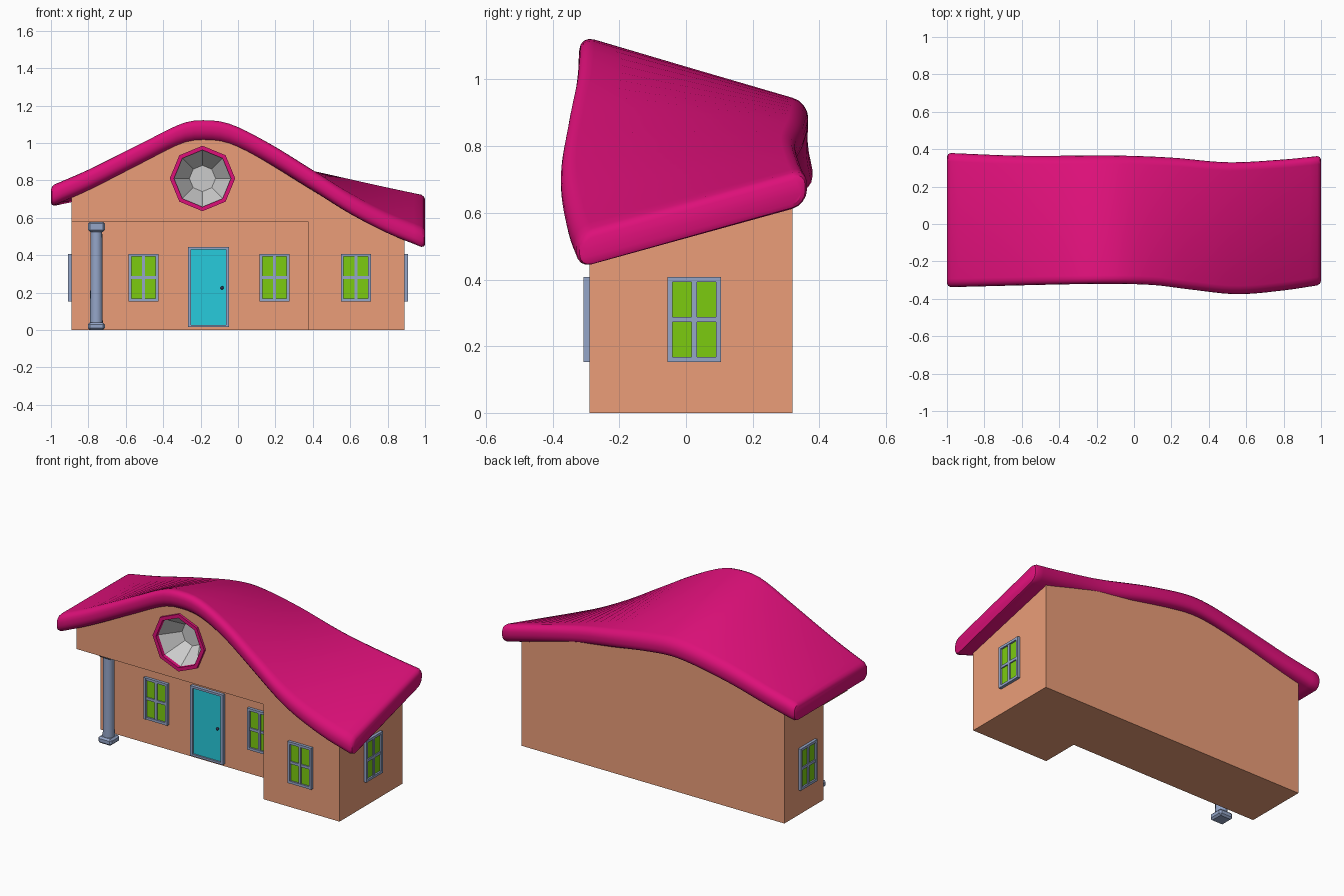
import bpy, bmesh, math
from mathutils import Matrix, Vector

if "Cube" in bpy.data.objects:
    bpy.data.objects.remove(bpy.data.objects["Cube"])


def material(name, rgb):
    m = bpy.data.materials.new(name)
    m.diffuse_color = (*rgb, 1)
    m.use_nodes = True
    m.node_tree.nodes["Principled BSDF"].inputs["Base Color"].default_value = m.diffuse_color
    return m


PINK = material("roof_pink", (0.72, 0.005, 0.19))
CLAY = material("wall_clay", (0.83, 0.34, 0.19))
GREEN = material("pane_green", (0.2, 0.6, 0.005))
CYAN = material("door_cyan", (0.02, 0.6, 0.72))
BLUE = material("trim_blue", (0.3, 0.38, 0.58))
DARK = material("knob_dark", (0.03, 0.03, 0.08))


def finish(bm, name, mat=None, angle=None, recalc=True):
    if recalc:
        bmesh.ops.recalc_face_normals(bm, faces=bm.faces)
    me = bpy.data.meshes.new(name)
    bm.to_mesh(me)
    bm.free()
    ob = bpy.data.objects.new(name, me)
    bpy.context.collection.objects.link(ob)
    if mat:
        me.materials.append(mat)
    if angle:
        bpy.ops.object.select_all(action='DESELECT')
        ob.select_set(True)
        bpy.context.view_layer.objects.active = ob
        bpy.ops.object.shade_smooth_by_angle(angle=math.radians(angle))
    return ob


def box(bm, x0, x1, y0, y1, z0, z1):
    m = Matrix.Translation(((x0 + x1) / 2, (y0 + y1) / 2, (z0 + z1) / 2)) @ \
        Matrix.Diagonal((x1 - x0, y1 - y0, z1 - z0, 1))
    bmesh.ops.create_cube(bm, size=1, matrix=m)


def curve(pts, x):
    """Smooth interpolation through profile points."""
    n = len(pts)

    def slope(i):
        a, b = pts[max(i - 1, 0)], pts[min(i + 1, n - 1)]
        return (b[1] - a[1]) / (b[0] - a[0])
    i = max(0, min(n - 2, sum(p[0] <= x for p in pts) - 1))
    (xa, ya), (xb, yb) = pts[i], pts[i + 1]
    d = xb - xa
    t = (x - xa) / d
    return ((2*t**3 - 3*t*t + 1) * ya + (t**3 - 2*t*t + t) * d * slope(i)
            + (3*t*t - 2*t**3) * yb + (t**3 - t*t) * d * slope(i + 1))


# Roof edge profiles: top height at front and back, and plan outline
FRONT_Z = [(-1, .77), (-.8, .86), (-.5, 1.015), (-.3, 1.115), (-.19, 1.133), (-.05, 1.115),
           (.15, 1.015), (.4, .855), (.6, .725), (.8, .618), (1, .535)]
BACK_Z = [(-1, .77), (-.8, .81), (-.5, .88), (-.19, .93), (0, .918), (.4, .85), (1, .73)]
FRONT_Y = [(-1, -.338), (-.2, -.32), (.1, -.326), (.3, -.35), (.55, -.375), (.8, -.355), (1, -.325)]
BACK_Y = [(-1, .38), (-.6, .365), (-.1, .366), (.2, .355), (.5, .33), (.8, .345), (1, .365)]
HALF = .055


def roof_mid(x, y):
    yf, yb = curve(FRONT_Y, x), curve(BACK_Y, x)
    v = (y - yf) / (yb - yf)
    return curve(FRONT_Z, x) * (1 - v) + curve(BACK_Z, x) * v - HALF


def bridge(bm, rings):
    for a, b in zip(rings, rings[1:]):
        for i in range(len(a)):
            j = (i + 1) % len(a)
            bm.faces.new((a[i], a[j], b[j], b[i]))
    bm.faces.new(rings[0])
    bm.faces.new(rings[-1])


# Roof: rounded slab section swept along x, softened at both ends
bm = bmesh.new()
rings = []
stations = [(-1, .02), (-.994, .007), (-.98, 0)] + \
    [(-.94 + 1.88 * i / 40, 0) for i in range(41)] + [(.98, 0), (.994, .007), (1, .02)]
R = .045
for x, inset in stations:
    yf, yb = curve(FRONT_Y, x) + inset, curve(BACK_Y, x) - inset
    h = HALF - inset
    r = R - inset
    ring = []
    for cy, cz, a0 in ((yb - r, h - r, 0), (yf + r, h - r, 90), (yf + r, r - h, 180), (yb - r, r - h, 270)):
        for k in range(5):
            a = math.radians(a0 + k * 22.5)
            y = cy + r * math.cos(a)
            ring.append(bm.verts.new((x, y, roof_mid(x, y) + cz + r * math.sin(a))))
    rings.append(ring)
bridge(bm, rings)
finish(bm, "roof", PINK, 50)

# House walls: block whose top follows the roof
bm = bmesh.new()
rings = []
for i in range(37):
    x = -.89 + 1.78 * i / 36
    rings.append([bm.verts.new(p) for p in (
        (x, -.29, 0), (x, .32, 0), (x, .32, roof_mid(x, .32)), (x, -.29, roof_mid(x, -.29)))])
bridge(bm, rings)
walls = finish(bm, "walls", CLAY)

# Cutters: open porch and round window hole
GABLE = Vector((-.19, 0, .81))


def octagon(bm, radius, y):
    return [bm.verts.new(GABLE + Vector((radius * math.cos(k * math.pi / 4), y,
                                         radius * math.sin(k * math.pi / 4)))) for k in range(8)]


bm = bmesh.new()
box(bm, -1.1, .375, -.5, -.06, -.2, .58)
porch_cut = finish(bm, "porch_cutter")
bm = bmesh.new()
bridge(bm, [octagon(bm, .16, -.4), octagon(bm, .16, -.15)])
hole_cut = finish(bm, "gable_cutter")
bpy.context.view_layer.objects.active = walls
for c in (porch_cut, hole_cut):
    c.hide_render = True
    mod = walls.modifiers.new(c.name, 'BOOLEAN')
    mod.operation = 'DIFFERENCE'
    mod.solver = 'EXACT'
    mod.object = c
    bpy.ops.object.modifier_apply(modifier=mod.name)
    bpy.data.objects.remove(c)
walls.select_set(True)
bpy.ops.object.shade_smooth_by_angle(angle=math.radians(30))

# Gable window: grey recessed bowl and pink octagonal rim
bm = bmesh.new()
a, b = octagon(bm, .158, -.29), octagon(bm, .07, -.17)
for i in range(8):
    j = (i + 1) % 8
    bm.faces.new((a[i], b[i], b[j], a[j]))
bm.faces.new(b)
bmesh.ops.recalc_face_normals(bm, faces=bm.faces)
if b[0].link_faces and [f for f in bm.faces if len(f.verts) == 8][0].normal.y > 0:
    bmesh.ops.reverse_faces(bm, faces=bm.faces)
finish(bm, "gable_bowl", recalc=False)
bm = bmesh.new()
loops = [octagon(bm, r, y) for r, y in ((.152, -.28), (.152, -.305), (.175, -.305), (.175, -.28))]
for a, b in zip(loops, loops[1:] + loops[:1]):
    for i in range(8):
        j = (i + 1) % 8
        bm.faces.new((a[i], a[j], b[j], b[i]))
finish(bm, "gable_rim", PINK)


# Four-pane windows
def window(name, x, y, turn=0):
    place = Matrix.Translation((x, y, .28)) @ Matrix.Rotation(math.radians(turn), 4, 'Z')
    w, h, t = .08, .127, .015
    frame = bmesh.new()
    for s in (-1, 1):
        xs, zs = sorted((s * w, s * (w - t))), sorted((s * h, s * (h - t)))
        box(frame, *xs, -.018, .004, -h, h)
        box(frame, -w, w, -.017, .004, *zs)
    box(frame, -.008, .008, -.015, .004, -h, h)
    box(frame, -w, w, -.014, .004, -.008, .008)
    pane = bmesh.new()
    box(pane, -w + .01, w - .01, -.007, .002, -h + .01, h - .01)
    for bm, part, mat in ((frame, "frame", BLUE), (pane, "panes", GREEN)):
        bm.transform(place)
        finish(bm, f"{name}_{part}", mat)


window("porch_window_left", -.505, -.06)
window("porch_window_right", .195, -.06)
window("front_window", .63, -.29)
window("right_window", .89, .025, 90)
window("left_window", -.89, .105, -90)

# Front door with frame and knob
bm = bmesh.new()
box(bm, -.252, -.063, -.07, -.055, .02, .43)
finish(bm, "door", CYAN)
bm = bmesh.new()
box(bm, -.268, -.252, -.08, -.055, .015, .443)
box(bm, -.063, -.047, -.08, -.055, .015, .443)
box(bm, -.252, -.063, -.08, -.055, .43, .443)
box(bm, -.252, -.063, -.08, -.055, .015, .027)
finish(bm, "door_frame", BLUE)
bm = bmesh.new()
bmesh.ops.create_icosphere(bm, subdivisions=2, radius=.009, matrix=Matrix.Translation((-.085, -.078, .225)))
finish(bm, "door_knob", DARK, 60)

# Porch column with base and capital
CX, CY = -.757, -.168
bm = bmesh.new()
bmesh.ops.create_cone(bm, cap_ends=True, segments=16, radius1=.034, radius2=.031, depth=.52,
                      matrix=Matrix.Translation((CX, CY, .29)))
finish(bm, "column_shaft", BLUE, 40)
for name, z0, z1 in (("column_base", 0, .04), ("column_capital", .525, .578)):
    bm = bmesh.new()
    box(bm, CX - .045, CX + .045, CY - .045, CY + .045, z0, z1)
    bmesh.ops.bevel(bm, geom=bm.edges[:], offset=.01, segments=1, affect='EDGES')
    finish(bm, name, BLUE)
